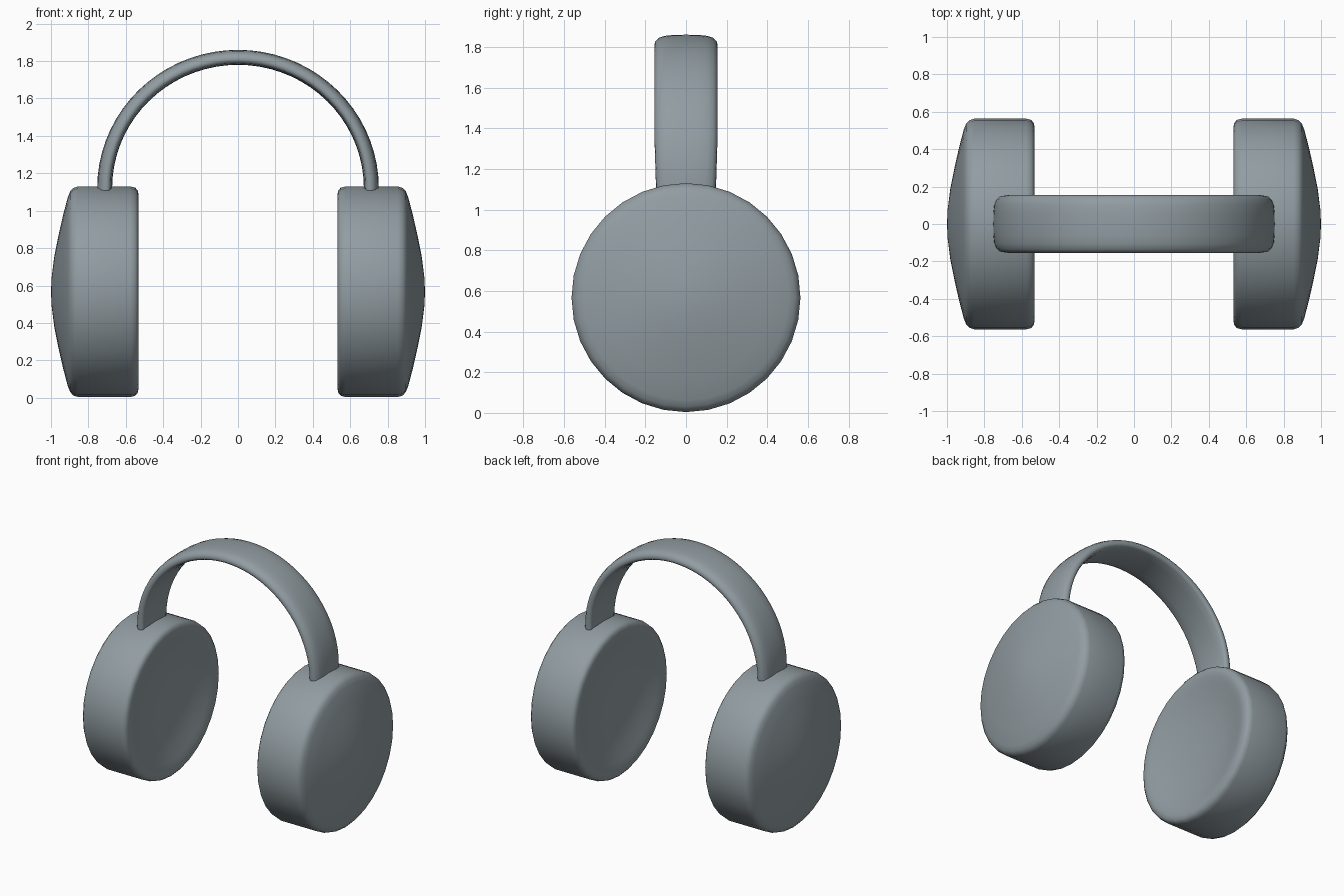
import bpy, bmesh, math

if "Cube" in bpy.data.objects:
    bpy.data.objects.remove(bpy.data.objects["Cube"])

SIDES = 32
CUP_Z = 0.567

grey = bpy.data.materials.new("blue_grey")
grey.diffuse_color = (0.285, 0.335, 0.36, 1)
grey.use_nodes = True
grey.node_tree.nodes["Principled BSDF"].inputs["Base Color"].default_value = grey.diffuse_color


def make_object(name, bm):
    bmesh.ops.recalc_face_normals(bm, faces=bm.faces)
    for f in bm.faces:
        f.smooth = True
    mesh = bpy.data.meshes.new(name)
    bm.to_mesh(mesh)
    bm.free()
    mesh.materials.append(grey)
    obj = bpy.data.objects.new(name, mesh)
    bpy.context.collection.objects.link(obj)
    return obj


# Ear cup profile (x, radius): dished cushion side, rounded rim, domed outside
CUP = [(0.60, 0.0), (0.597, 0.12), (0.588, 0.24), (0.568, 0.36), (0.546, 0.44),
       (0.535, 0.485), (0.531, 0.515), (0.536, 0.54), (0.549, 0.556), (0.575, 0.563),
       (0.72, 0.563), (0.855, 0.563), (0.880, 0.555), (0.897, 0.537), (0.91, 0.505),
       (0.935, 0.41), (0.96, 0.30), (0.982, 0.19), (0.996, 0.08), (1.0, 0.0)]


def ear_cup(name, side):
    bm = bmesh.new()
    rings = []
    for x, r in CUP:
        if r == 0:
            rings.append([bm.verts.new((side * x, 0, CUP_Z))] * SIDES)
        else:
            rings.append([bm.verts.new((side * x,
                                        r * math.sin(2 * math.pi * i / SIDES),
                                        CUP_Z + r * math.cos(2 * math.pi * i / SIDES)))
                          for i in range(SIDES)])
    for a, b in zip(rings, rings[1:]):
        for i in range(SIDES):
            j = (i + 1) % SIDES
            quad = list(dict.fromkeys((a[i], a[j], b[j], b[i])))
            bm.faces.new(quad)
    return make_object(name, bm)


ear_cup("right_ear_cup", 1)
ear_cup("left_ear_cup", -1)

# Headband cross-section (y, outward offset), swept along an elliptical arch
half = [(0.0, 0.040), (0.06, 0.039), (0.105, 0.034), (0.135, 0.024), (0.151, 0.008),
        (0.155, -0.010), (0.150, -0.024), (0.135, -0.031), (0.08, -0.038), (0.0, -0.040)]
section = half + [(-y, o) for y, o in reversed(half[1:-1])]

STEPS = 36
A, B, BASE = 0.713, 0.70, 1.12
path = [(A, 1.05, 1, 0)]
for k in range(STEPS + 1):
    t = math.pi * k / STEPS
    c, s = math.cos(t), math.sin(t)
    n = math.hypot(c / A, s / B)
    path.append((A * c, BASE + B * s, c / A / n, s / B / n))
path.append((-A, 1.05, -1, 0))

bm = bmesh.new()
rings = []
for x, z, nx, nz in path:
    w = 0.94 + 0.06 * min(1, max(0, (z - 1.05) / 0.3))  # narrows toward the cups
    rings.append([bm.verts.new((x + nx * o, y * w, z + nz * o)) for y, o in section])
m = len(section)
for a, b in zip(rings, rings[1:]):
    for i in range(m):
        j = (i + 1) % m
        bm.faces.new((a[i], a[j], b[j], b[i]))
bm.faces.new(rings[0])
bm.faces.new(rings[-1])
make_object("headband", bm)
